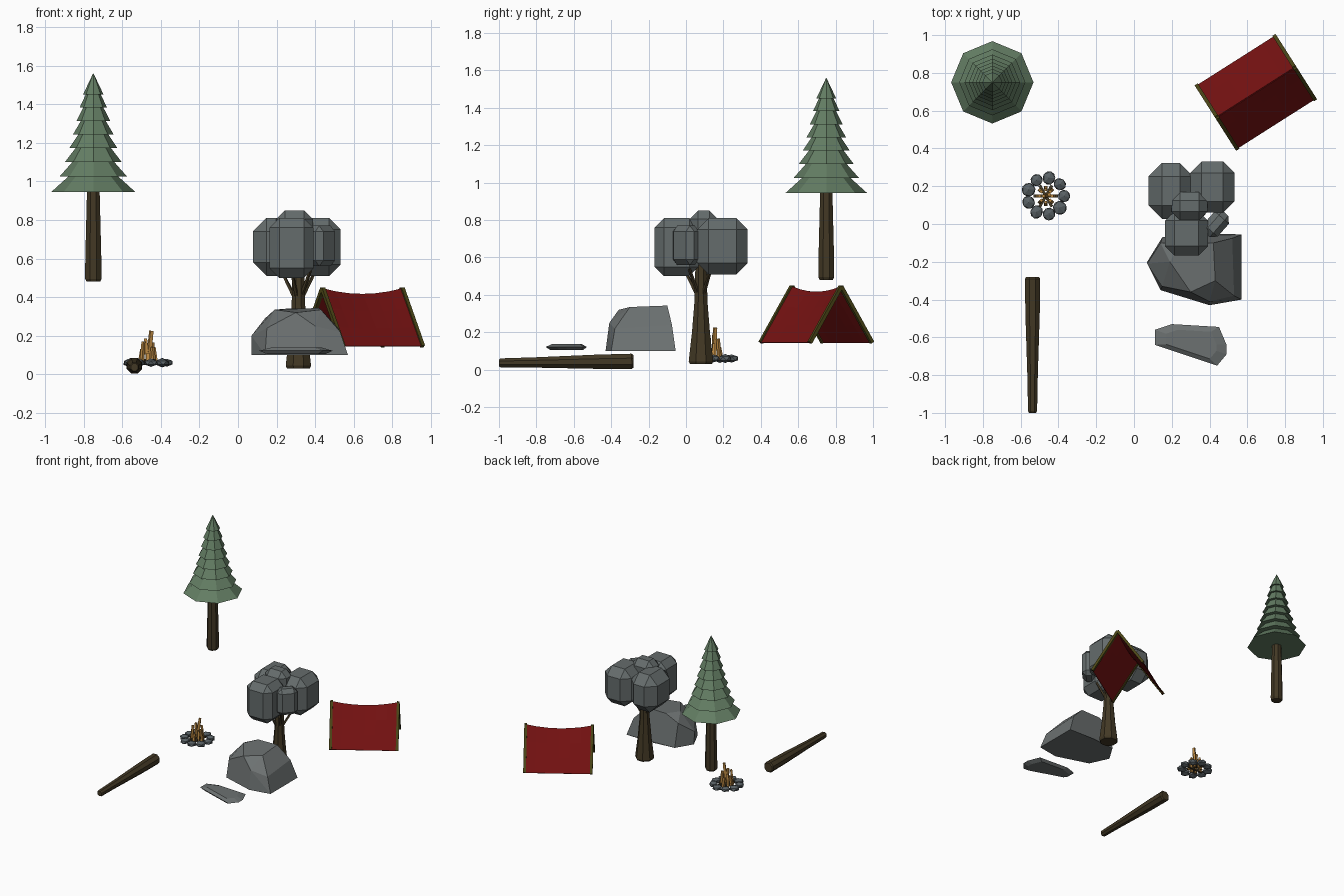
import bpy, bmesh, math, random
from mathutils import Vector, Matrix

random.seed(4)
if "Cube" in bpy.data.objects:
    bpy.data.objects.remove(bpy.data.objects["Cube"])


def material(name, r, g, b):
    mat = bpy.data.materials.new(name)
    mat.use_nodes = True
    mat.diffuse_color = (r, g, b, 1)
    shader = mat.node_tree.nodes["Principled BSDF"]
    shader.inputs["Base Color"].default_value = (r, g, b, 1)
    shader.inputs["Roughness"].default_value = 0.9
    return mat


ROCK = material("rock grey", 0.15, 0.165, 0.165)
LEAF = material("foliage grey", 0.13, 0.15, 0.15)
STONE = material("fire stone grey", 0.1, 0.12, 0.13)
PINE = material("pine green", 0.125, 0.205, 0.125)
BARK = material("bark brown", 0.055, 0.04, 0.018)
CLOTH = material("tent red", 0.18, 0.006, 0.006)
TRIM = material("tent trim olive", 0.07, 0.06, 0.008)
STICK = material("burning wood orange", 0.5, 0.25, 0.055)


def finish(name, bm, mat, location=(0, 0, 0), rotation=(0, 0, 0)):
    bmesh.ops.recalc_face_normals(bm, faces=bm.faces)
    mesh = bpy.data.meshes.new(name)
    bm.to_mesh(mesh)
    bm.free()
    mesh.materials.append(mat)
    obj = bpy.data.objects.new(name, mesh)
    obj.location = location
    obj.rotation_euler = rotation
    bpy.context.collection.objects.link(obj)
    return obj


def lathe(name, profile, mat, location, sides=8, turn=0.0, rotation=(0, 0, 0)):
    """Faceted solid from (height, radius) pairs."""
    bm = bmesh.new()
    rings = []
    for z, r in profile:
        angles = [turn + math.tau * i / sides for i in range(sides)]
        rings.append([bm.verts.new((r * math.cos(a), r * math.sin(a), z)) for a in angles])
    for low, high in zip(rings, rings[1:]):
        for i in range(sides):
            j = (i + 1) % sides
            bm.faces.new((low[i], low[j], high[j], high[i]))
    bm.faces.new(rings[0][::-1])
    bm.faces.new(rings[-1])
    return finish(name, bm, mat, location, rotation)


def beam(name, start, end, r1, r2, mat, sides=4):
    start, end = Vector(start), Vector(end)
    axis = end - start
    turn = axis.to_track_quat('Z', 'Y').to_euler()
    return lathe(name, [(0, r1), (axis.length, r2)], mat, start, sides, math.pi / 4, turn)


def hull(name, points, mat):
    bm = bmesh.new()
    for p in points:
        bm.verts.new(p)
    out = bmesh.ops.convex_hull(bm, input=bm.verts)
    loose = {v for v in out["geom_interior"] if isinstance(v, bmesh.types.BMVert)}
    bmesh.ops.delete(bm, geom=list(loose), context='VERTS')
    bmesh.ops.dissolve_limit(bm, angle_limit=0.1, verts=bm.verts, edges=bm.edges)
    return finish(name, bm, mat)


def block(name, centre, size, chamfer, mat, turn=0.0):
    """Chamfered box."""
    bm = bmesh.new()
    bmesh.ops.create_cube(bm, size=1)
    bmesh.ops.scale(bm, vec=size, verts=bm.verts)
    bmesh.ops.bevel(bm, geom=bm.edges[:], offset=chamfer, segments=1, affect='EDGES')
    return finish(name, bm, mat, centre, (0, 0, turn))


# Pine: trunk and stacked skirts of needles
EIGHTH = math.pi / 8
lathe("pine_trunk", [(0.48, 0.038), (0.495, 0.046), (0.6, 0.045), (0.97, 0.035)],
      BARK, (-0.75, 0.75, 0), turn=EIGHTH)
skirts = [(0.945, 0.218), (1.025, 0.175), (1.1, 0.147), (1.172, 0.125), (1.242, 0.106),
          (1.312, 0.088), (1.382, 0.071), (1.45, 0.053)]
needles = []
for z, r in skirts:
    needles += [(z, r * 0.74), (z, r)]
lathe("pine_needles", needles + [(1.56, 0.001)], PINE, (-0.75, 0.75, 0))

# Fallen log lying towards the front
lathe("fallen_log", [(0, 0.036), (0.01, 0.044), (0.2, 0.041), (0.52, 0.03), (0.71, 0.026), (0.72, 0.02)],
      BARK, (-0.537, -0.28, 0.045), turn=EIGHTH, rotation=(math.pi / 2 + 0.012, 0, 0))

# Broad tree: flared trunk, branches and chamfered leaf blocks
root = (0.313, 0.08, 0)
lathe("tree_trunk", [(0.03, 0.064), (0.045, 0.071), (0.2, 0.052), (0.36, 0.038), (0.56, 0.032)],
      BARK, root, turn=EIGHTH)
for dx, dy in [(-1, 0.5), (1, 0.6), (-0.4, -1), (0.7, -0.7)]:
    beam("tree_branch", (root[0] + dx * 0.02, root[1] + dy * 0.02, 0.4),
         (root[0] + dx * 0.09, root[1] + dy * 0.09, 0.54), 0.011, 0.008, BARK)
block("leaves_right", (0.195, 0.175, 0.66), (0.235, 0.295, 0.3), 0.07, LEAF)
block("leaves_left", (0.415, 0.195, 0.66), (0.235, 0.27, 0.3), 0.06, LEAF)
block("leaves_front", (0.278, -0.05, 0.655), (0.228, 0.235, 0.31), 0.05, LEAF)
block("leaves_top", (0.293, 0.095, 0.73), (0.19, 0.15, 0.24), 0.045, LEAF)
block("leaves_side", (0.435, 0.0, 0.665), (0.15, 0.1, 0.21), 0.03, LEAF, 0.85)

# Boulder: footprint, shoulder and crown points
foot = [(0.07, -0.2), (0.15, -0.07), (0.35, -0.05), (0.57, -0.055), (0.57, -0.4), (0.4, -0.43), (0.14, -0.35)]
shoulder = [(0.07, -0.21, 0.2), (0.14, -0.1, 0.29), (0.52, -0.075, 0.24), (0.53, -0.38, 0.22),
            (0.4, -0.41, 0.25), (0.15, -0.33, 0.24)]
crown = [(0.19, -0.2, 0.335), (0.25, -0.1, 0.34), (0.42, -0.1, 0.343), (0.43, -0.3, 0.335), (0.3, -0.36, 0.32)]
hull("boulder", [(x, y, 0.1) for x, y in foot] + shoulder + crown, ROCK)

# Flat slab: rim outline with a smaller base and top
rim = [(0.11, -0.56), (0.2, -0.53), (0.45, -0.545), (0.49, -0.64), (0.49, -0.69), (0.44, -0.75), (0.4, -0.74), (0.11, -0.64)]
slab = [(x, y, 0.122) for x, y in rim]
for z, shrink in [(0.105, 0.8), (0.138, 0.7)]:
    slab += [(0.31 + (x - 0.31) * shrink, -0.63 + (y + 0.63) * shrink, z) for x, y in rim]
hull("flat_rock", slab, ROCK)

# Tent: two sagging cloth slopes, open at both ends
LENGTH, HALF, HEM, RIDGE = 0.25, 0.197, 0.145, 0.445
place = Matrix.Translation((0.645, 0.697, 0)) @ Matrix.Rotation(0.566, 4, 'Z')
for side, label in [(-1, "front"), (1, "back")]:
    bm = bmesh.new()
    bmesh.ops.create_grid(bm, x_segments=6, y_segments=3, size=1)
    for v in bm.verts:
        drop = (v.co.y + 1) / 2
        sag = 0.03 * (1 - v.co.x ** 2) * (1 - drop)
        v.co = (v.co.x * LENGTH, side * HALF * drop, RIDGE + (HEM - RIDGE) * drop - sag)
    cloth = finish("tent_" + label + "_slope", bm, CLOTH)
    cloth.matrix_world = place
    solid = cloth.modifiers.new("thickness", 'SOLIDIFY')
    solid.thickness = 0.006
    solid.offset = 0
    for end in (-1, 1):
        x = end * (LENGTH - 0.006)
        beam("tent_" + label + "_trim", place @ Vector((x, 0, RIDGE)),
             place @ Vector((x, side * HALF, HEM)), 0.014, 0.014, TRIM)

# Campfire: ring of stones, dark logs and upright burning sticks
fire = Vector((-0.467, 0.148, 0))
for i in range(9):
    a = math.tau * i / 9
    bm = bmesh.new()
    bmesh.ops.create_icosphere(bm, subdivisions=1, radius=1)
    size = (random.uniform(0.034, 0.042), random.uniform(0.036, 0.042), random.uniform(0.018, 0.025))
    bmesh.ops.scale(bm, vec=size, verts=bm.verts)
    spot = fire + Vector((math.cos(a), math.sin(a), 0)) * 0.097
    finish("fire_stone", bm, STONE, (spot.x, spot.y, 0.06), (0, 0, a + random.uniform(-0.3, 0.3)))
for i in range(3):
    a = math.pi * i / 3
    reach = Vector((math.cos(a), math.sin(a), 0)) * 0.065
    level = Vector((0, 0, 0.055 + i * 0.008))
    beam("fire_log", fire - reach + level, fire + reach + level, 0.011, 0.011, BARK)
for i, height in enumerate([0.14, 0.165, 0.12, 0.15, 0.13, 0.17, 0.11, 0.14]):
    a = math.tau * i / 8
    foot_point = fire + Vector((math.cos(a) * 0.045, math.sin(a) * 0.045, 0.05))
    tip = fire + Vector((math.cos(a) * 0.033, math.sin(a) * 0.033, height))
    beam("fire_stick", foot_point, tip, 0.012, 0.01, STICK)
beam("fire_stick_tall", fire + Vector((0, 0, 0.05)), fire + Vector((0.018, 0.008, 0.225)), 0.015, 0.012, STICK)
beam("fire_stick_short", fire + Vector((0, 0, 0.05)), fire + Vector((-0.012, 0, 0.185)), 0.014, 0.011, STICK)
